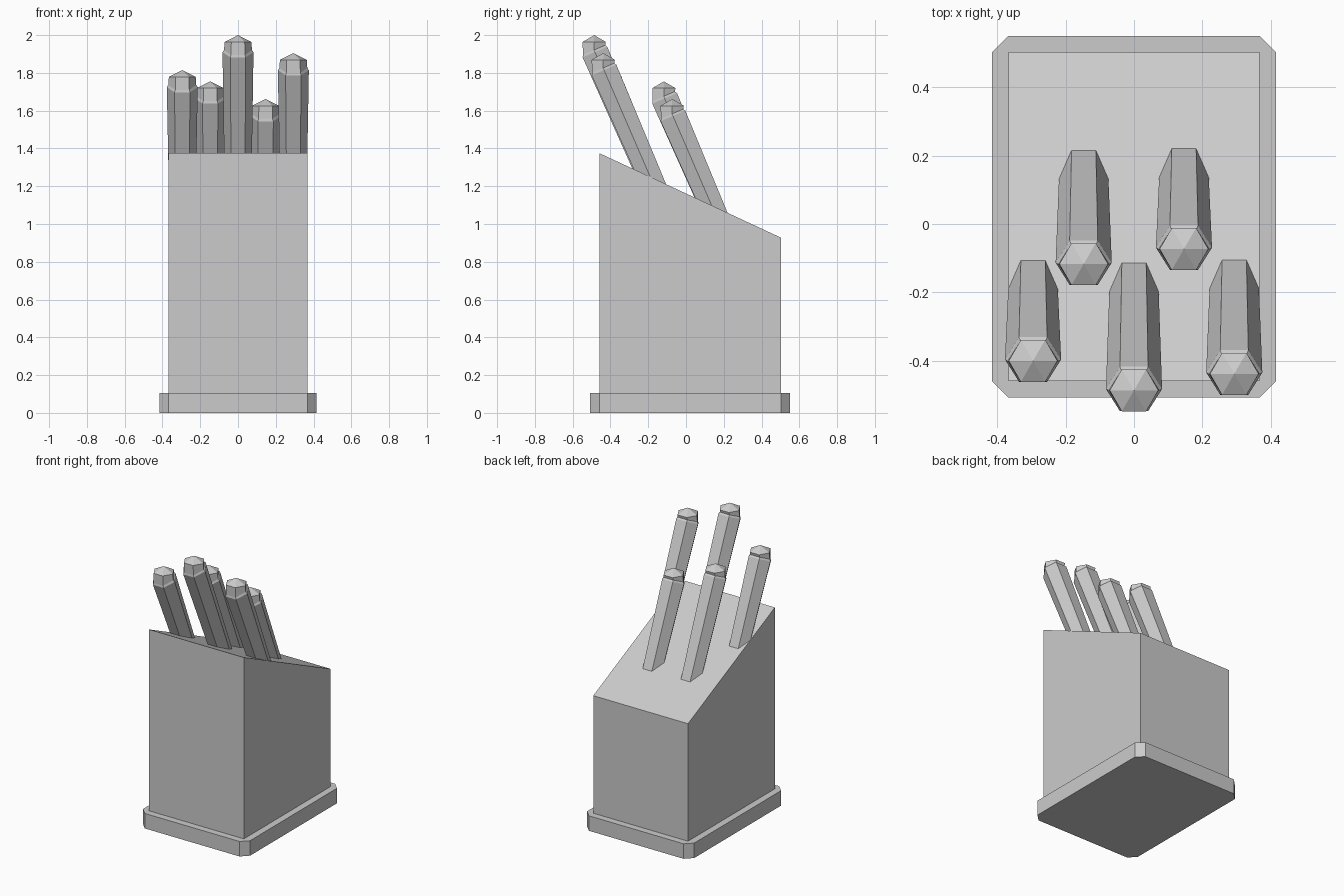
import bpy
import bmesh
import math
from mathutils import Matrix, Vector

if "Cube" in bpy.data.objects:
    bpy.data.objects.remove(bpy.data.objects["Cube"])

grey = bpy.data.materials.new("light grey")
grey.use_nodes = True
colour = (0.6, 0.6, 0.6, 1)
grey.diffuse_color = colour
grey.node_tree.nodes["Principled BSDF"].inputs["Base Color"].default_value = colour


def finish(name, bm):
    bmesh.ops.recalc_face_normals(bm, faces=bm.faces)
    mesh = bpy.data.meshes.new(name)
    bm.to_mesh(mesh)
    bm.free()
    mesh.materials.append(grey)
    obj = bpy.data.objects.new(name, mesh)
    bpy.context.collection.objects.link(obj)
    return obj


def prism(name, profile, offset):
    """Extrude a flat outline along the given offset."""
    bm = bmesh.new()
    face = bm.faces.new([bm.verts.new(p) for p in profile])
    result = bmesh.ops.extrude_face_region(bm, geom=[face], use_keep_orig=True)
    moved = [v for v in result["geom"] if isinstance(v, bmesh.types.BMVert)]
    bmesh.ops.translate(bm, verts=moved, vec=offset)
    return finish(name, bm)


# Base plate with chamfered corners
HX, FRONT, BACK, CUT = 0.415, -0.507, 0.55, 0.048
outline = [(HX - CUT, FRONT), (HX, FRONT + CUT), (HX, BACK - CUT), (HX - CUT, BACK)]
outline += [(-x, y) for x, y in reversed(outline)]
prism("base_plate", [(x, y, 0) for x, y in outline], (0, 0, 0.105))

# Block with a sloping top
WIDTH = 0.367
side = [(-0.459, 0.105), (0.502, 0.105), (0.502, 0.928), (-0.459, 1.375)]
prism("knife_block", [(-WIDTH, y, z) for y, z in side], (2 * WIDTH, 0, 0))

# Leaning six-sided handles with upright pointed caps
TILT = Matrix.Rotation(math.radians(23.4), 3, "X")
AXIS = TILT @ Vector((0, 0, 1))
LEVEL = Matrix.Identity(3)


def knife_handle(name, x, y, z):
    tip = Vector((x, y, z))
    collar = tip + Vector((0, 0.004, -0.09))
    # Length down to the sloping top, plus a hidden stub inside the block
    surface = 1.375 - 0.465 * (collar.y + 0.459)
    length = (collar.z - surface) / (AXIS.z + 0.465 * AXIS.y)
    rings = [
        (collar - AXIS * (length + 0.08), 0.071, TILT),
        (collar, 0.082, TILT),
        (collar + AXIS * 0.012, 0.074, TILT),
        (tip - Vector((0, 0, 0.036)), 0.071, LEVEL),
    ]
    bm = bmesh.new()
    loops = []
    for centre, radius, turn in rings:
        angles = [i * math.tau / 6 for i in range(6)]
        loops.append([bm.verts.new(centre + turn @ Vector(
            (radius * math.cos(a), radius * math.sin(a), 0))) for a in angles])
    bm.faces.new(loops[0])
    for low, high in zip(loops, loops[1:]):
        for i in range(6):
            j = (i + 1) % 6
            bm.faces.new((low[i], low[j], high[j], high[i]))
    apex = bm.verts.new(tip)
    for i in range(6):
        bm.faces.new((loops[-1][i], loops[-1][(i + 1) % 6], apex))
    finish(name, bm)


knife_handle("handle_front_right", -0.295, -0.4, 1.815)
knife_handle("handle_front_middle", 0, -0.486, 2.0)
knife_handle("handle_front_left", 0.293, -0.438, 1.905)
knife_handle("handle_back_right", -0.147, -0.117, 1.755)
knife_handle("handle_back_left", 0.146, -0.073, 1.662)
